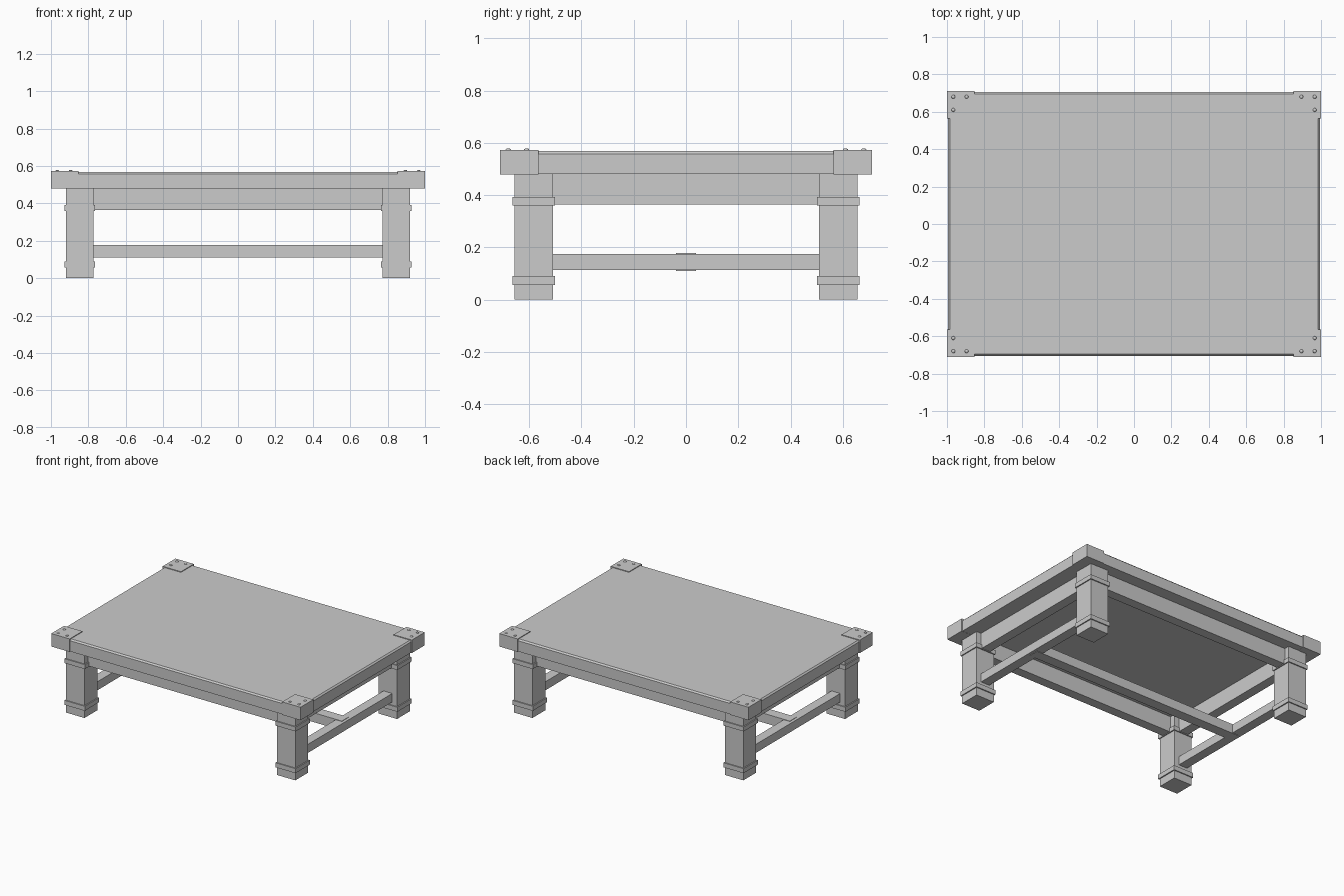
import bpy, bmesh
from mathutils import Matrix

if "Cube" in bpy.data.objects:
    bpy.data.objects.remove(bpy.data.objects["Cube"])

grey = bpy.data.materials.new("grey wood")
grey.diffuse_color = (0.6, 0.6, 0.6, 1)
grey.use_nodes = True
grey.node_tree.nodes["Principled BSDF"].inputs["Base Color"].default_value = grey.diffuse_color


def finish(name, bm):
    me = bpy.data.meshes.new(name)
    bm.to_mesh(me)
    bm.free()
    me.materials.append(grey)
    ob = bpy.data.objects.new(name, me)
    bpy.context.collection.objects.link(ob)
    return ob


def box(name, x0, x1, y0, y1, z0, z1):
    bm = bmesh.new()
    bmesh.ops.create_cube(bm, size=1)
    for v in bm.verts:
        v.co = ((x0 + x1) / 2 + v.co.x * (x1 - x0),
                (y0 + y1) / 2 + v.co.y * (y1 - y0),
                (z0 + z1) / 2 + v.co.z * (z1 - z0))
    return finish(name, bm)


def centred(name, cx, cy, hx, hy, z0, z1):
    return box(name, cx - hx, cx + hx, cy - hy, cy + hy, z0, z1)


LX, LY, H = 0.846, 0.583, 0.0735  # leg centre and half width

# tabletop with chamfered upper edge
top = box("tabletop", -0.994, 0.994, -0.706, 0.706, 0.48, 0.568)
bm = bmesh.new()
bm.from_mesh(top.data)
edges = [e for e in bm.edges if all(v.co.z > 0.55 for v in e.verts)]
bmesh.ops.bevel(bm, geom=edges, offset=0.01, segments=1, affect='EDGES')
bm.to_mesh(top.data)
bm.free()

for sx in (-1, 1):
    for sy in (-1, 1):
        cx, cy = sx * LX, sy * LY
        # leg with two raised bands
        centred("leg", cx, cy, H, H, 0, 0.48)
        centred("leg_upper_band", cx, cy, H + 0.008, H + 0.008, 0.36, 0.392)
        centred("leg_lower_band", cx, cy, H + 0.008, H + 0.008, 0.057, 0.09)
        # corner bracket wrapped over the tabletop
        centred("corner_bracket", sx * 0.9265, sy * 0.6385, 0.0735, 0.0735, 0.479, 0.573)
        # rivets
        for x, y in ((0.966, 0.68), (0.895, 0.68), (0.966, 0.61)):
            bm = bmesh.new()
            bmesh.ops.create_uvsphere(bm, u_segments=12, v_segments=8, radius=1)
            bmesh.ops.transform(bm, verts=bm.verts, matrix=Matrix.Translation(
                (sx * x, sy * y, 0.573)) @ Matrix.Diagonal((0.01, 0.01, 0.006, 1)))
            for f in bm.faces:
                f.smooth = True
            finish("rivet", bm)

# aprons and side stretchers between the legs
for s in (-1, 1):
    centred("long_apron", 0, s * LY, LX - H, 0.035, 0.364, 0.48)
    centred("side_apron", s * LX, 0, 0.035, LY - H, 0.364, 0.48)
    centred("side_stretcher", s * LX, 0, 0.035, LY - H, 0.113, 0.175)

# long middle stretcher
centred("middle_stretcher", 0, 0, 0.86, 0.038, 0.11, 0.178)
